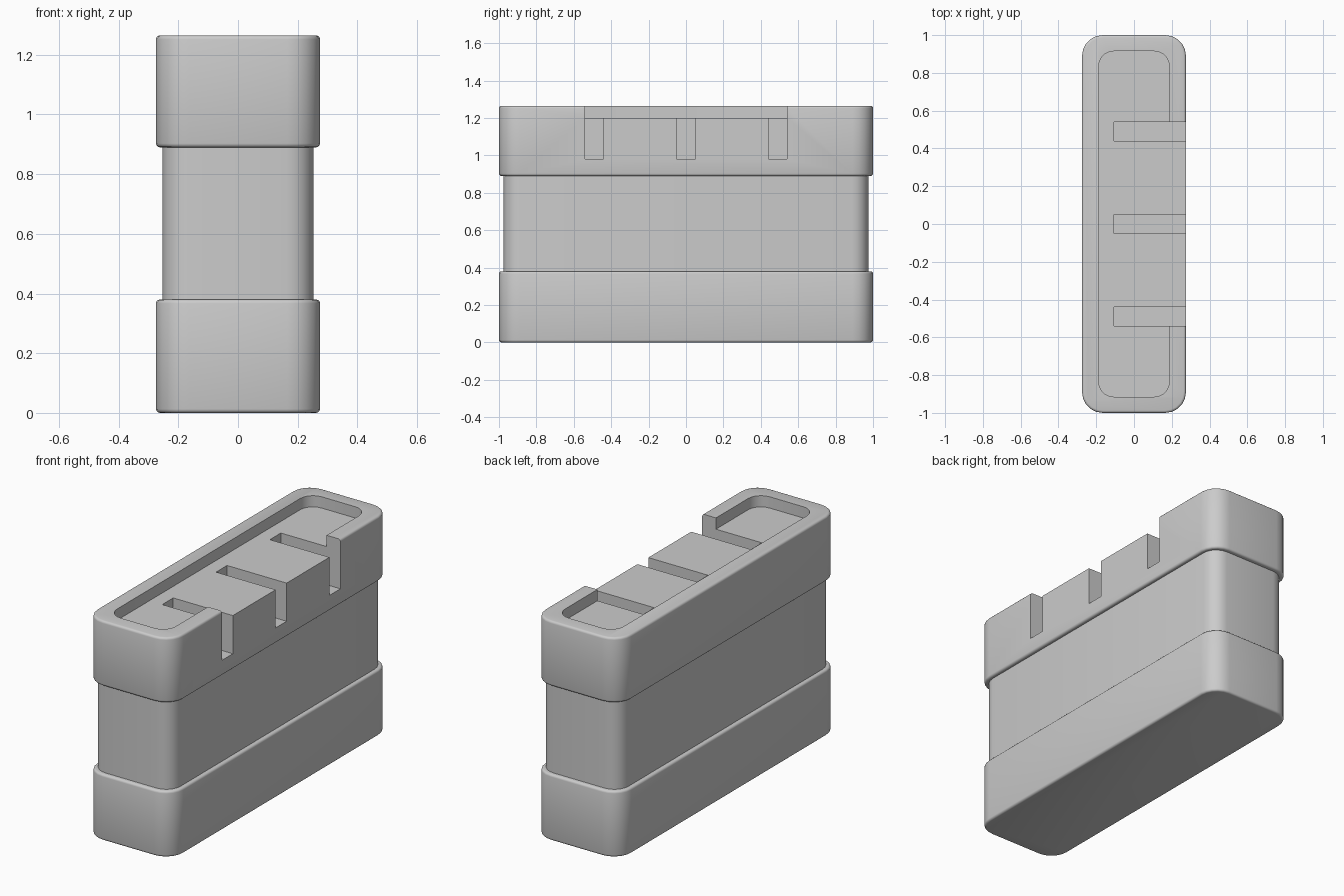
import bpy, bmesh

if "Cube" in bpy.data.objects:
    bpy.data.objects.remove(bpy.data.objects["Cube"])


def rounded_box(name, lo, hi, radius=0.0, edge=0.0, corner_segments=5):
    """Box from lo to hi with rounded vertical corners and softened rims."""
    bm = bmesh.new()
    bmesh.ops.create_cube(bm, size=1)
    for v in bm.verts:
        v.co = [lo[i] + (v.co[i] + 0.5) * (hi[i] - lo[i]) for i in range(3)]
    if radius:
        upright = [e for e in bm.edges
                   if abs(e.verts[0].co.z - e.verts[1].co.z) > 1e-4]
        bmesh.ops.bevel(bm, geom=upright, offset=radius, offset_type='OFFSET',
                        segments=corner_segments, profile=0.5, affect='EDGES')
    if edge:
        rims = [e for e in bm.edges
                if abs(e.verts[0].co.z - e.verts[1].co.z) < 1e-4]
        bmesh.ops.bevel(bm, geom=rims, offset=edge, offset_type='OFFSET',
                        segments=3, profile=0.5, affect='EDGES')
    bmesh.ops.recalc_face_normals(bm, faces=bm.faces)
    mesh = bpy.data.meshes.new(name)
    bm.to_mesh(mesh)
    bm.free()
    obj = bpy.data.objects.new(name, mesh)
    bpy.context.collection.objects.link(obj)
    return obj


def activate(obj):
    bpy.ops.object.select_all(action='DESELECT')
    obj.select_set(True)
    bpy.context.view_layer.objects.active = obj


def cut(target, cutter):
    cutter.hide_render = True
    mod = target.modifiers.new("cut", 'BOOLEAN')
    mod.operation = 'DIFFERENCE'
    mod.solver = 'EXACT'
    mod.object = cutter
    activate(target)
    bpy.ops.object.modifier_apply(modifier=mod.name)
    bpy.data.objects.remove(cutter, do_unlink=True)


# Main stacked parts
base = rounded_box("base", (-0.275, -1, 0), (0.275, 1, 0.38), 0.11, 0.013)
body = rounded_box("body", (-0.253, -0.975, 0.36), (0.253, 0.975, 0.91), 0.09)
cap = rounded_box("cap", (-0.275, -1, 0.89), (0.275, 1, 1.265), 0.11, 0.013)

# Shallow tray in the top, open through the right rim
FLOOR = 1.20
cut(cap, rounded_box("tray_cutter", (-0.187, -0.915, FLOOR), (0.187, 0.915, 1.4), 0.08))
cut(cap, rounded_box("opening_cutter", (0.1, -0.54, FLOOR), (0.4, 0.54, 1.4)))

# Three slots running in from the right side
for y in (-0.49, 0, 0.49):
    cut(cap, rounded_box("slot_cutter", (-0.105, y - 0.05, 0.98), (0.4, y + 0.05, 1.4)))

for part in (base, body, cap):
    activate(part)
    bpy.ops.object.shade_smooth_by_angle(angle=0.61)
